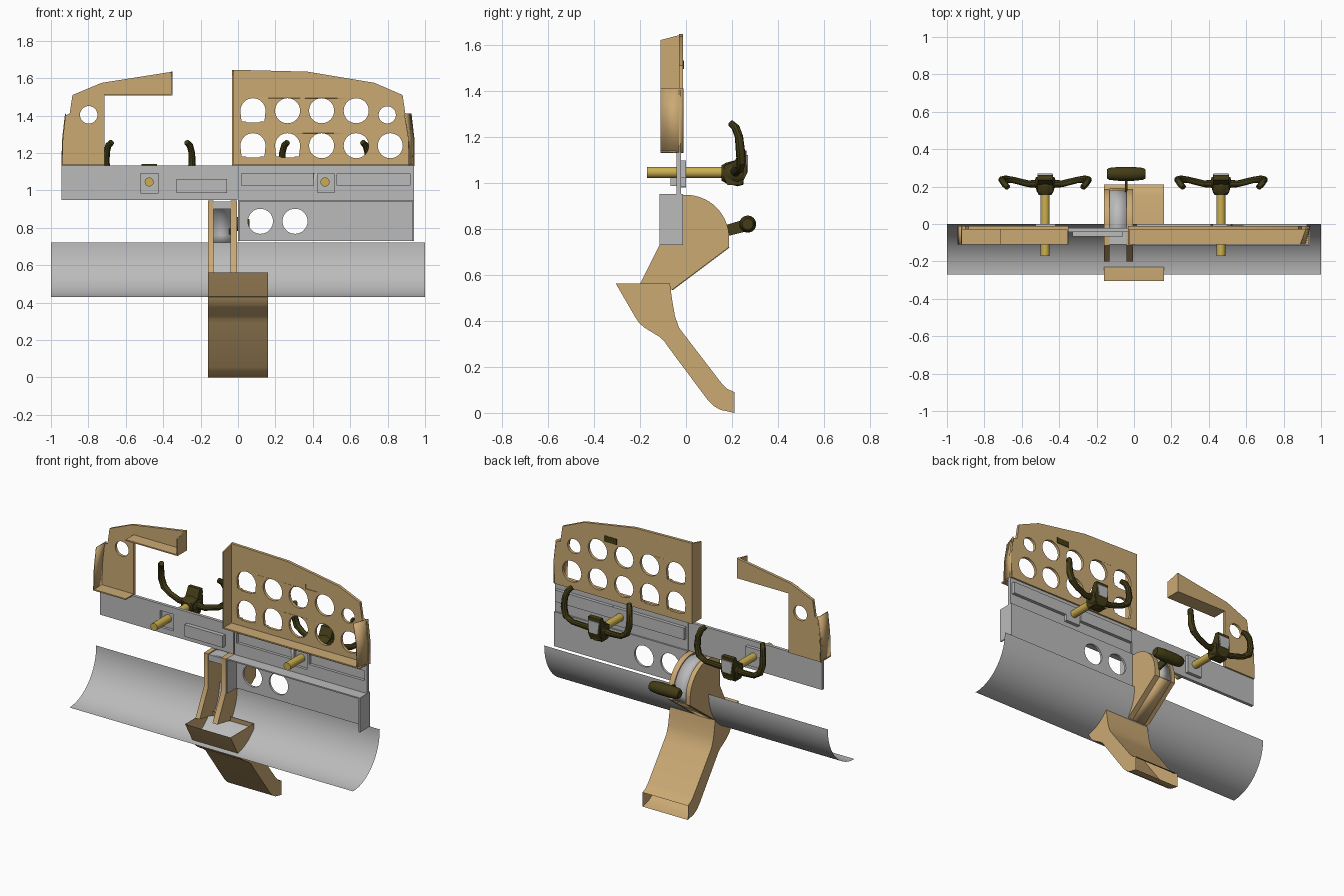
import bpy, bmesh, math
from mathutils import Vector

if "Cube" in bpy.data.objects:
    bpy.data.objects.remove(bpy.data.objects["Cube"])

def material(name, rgb):
    m = bpy.data.materials.new(name)
    m.diffuse_color = (*rgb, 1)
    m.use_nodes = True
    m.node_tree.nodes["Principled BSDF"].inputs["Base Color"].default_value = m.diffuse_color
    return m

TAN = material("tan_panel", (0.60, 0.40, 0.175))
GREY = material("light_grey", (0.50, 0.50, 0.50))
GOLD = material("brass_yellow", (0.60, 0.43, 0.08))
OLIVE = material("dark_olive", (0.055, 0.045, 0.008))

def add(name, me, mat, smooth=True):
    ob = bpy.data.objects.new(name, me)
    bpy.context.collection.objects.link(ob)
    me.materials.clear()
    me.materials.append(mat)
    if smooth:
        for p in me.polygons:
            p.use_smooth = True
        me.set_sharp_from_angle(angle=math.radians(35))
    return ob

def from_faces(name, verts, faces, mat):
    bm = bmesh.new()
    vs = [bm.verts.new(v) for v in verts]
    for f in faces:
        bm.faces.new([vs[i] for i in f])
    bmesh.ops.recalc_face_normals(bm, faces=bm.faces)
    me = bpy.data.meshes.new(name)
    bm.to_mesh(me)
    bm.free()
    return add(name, me, mat)

def place(axis, u, v, d):
    return (d, u, v) if axis == 'x' else (u, d, v)

def prism(name, pts, axis, a, b, mat, skip=()):
    """Polygon extruded along x (pts are y,z) or y (pts are x,z); skip leaves edges open."""
    n = len(pts)
    verts = [place(axis, u, v, a) for u, v in pts] + [place(axis, u, v, b) for u, v in pts]
    faces = [list(range(n)), list(range(n, 2 * n))]
    faces += [(i, (i + 1) % n, n + (i + 1) % n, n + i) for i in range(n) if i not in skip]
    return from_faces(name, verts, faces, mat)

def rect(x0, x1, z0, z1):
    return [(x0, z0), (x1, z0), (x1, z1), (x0, z1)]

def box(name, x0, x1, y0, y1, z0, z1, mat):
    return prism(name, rect(x0, x1, z0, z1), 'y', y0, y1, mat)

def sheet(name, pa, pb, mat, thick=0.0):
    """Ruled surface between two 3D paths."""
    n = len(pa)
    ob = from_faces(name, list(pa) + list(pb),
                    [(i, i + 1, n + i + 1, n + i) for i in range(n - 1)], mat)
    if thick:
        md = ob.modifiers.new("thickness", 'SOLIDIFY')
        md.thickness = thick
        md.offset = 0
    return ob

def curve_mesh(name, cu, mat):
    tmp = bpy.data.objects.new("tmp", cu)
    bpy.context.collection.objects.link(tmp)
    dg = bpy.context.evaluated_depsgraph_get()
    me = bpy.data.meshes.new_from_object(tmp.evaluated_get(dg))
    bpy.data.objects.remove(tmp)
    me.name = name
    return add(name, me, mat)

def panel(name, outline, holes, y0, y1, mat):
    """Flat plate in the xz plane with cut-out holes."""
    cu = bpy.data.curves.new(name, 'CURVE')
    cu.dimensions = '2D'
    cu.fill_mode = 'BOTH'
    cu.extrude = (y1 - y0) / 2
    for loop in [outline] + holes:
        s = cu.splines.new('POLY')
        s.points.add(len(loop) - 1)
        for p, (x, z) in zip(s.points, loop):
            p.co = (x, z, 0, 1)
        s.use_cyclic_u = True
    ob = curve_mesh(name, cu, mat)
    for v in ob.data.vertices:
        x, z, d = v.co
        v.co = (x, (y0 + y1) / 2 - d, z)
    return ob

def circle(cx, cz, r, n=32):
    return [(cx + r * math.cos(2 * math.pi * i / n), cz + r * math.sin(2 * math.pi * i / n)) for i in range(n)]

def dial(cx, cz, r):
    """Round-topped hole with a flat, notched foot."""
    top = [(cx + r * math.cos(math.pi * i / 16), cz + r * math.sin(math.pi * i / 16)) for i in range(17)]
    foot = [(-.95, -.55), (-.9, -.85), (-.6, -.85), (-.5, -.95), (.5, -.95), (.6, -.85), (.9, -.85), (.95, -.55)]
    return top + [(cx + a * r, cz + b * r) for a, b in foot]

def lathe(name, rings, axis, centre, mat, n=24):
    """Round part: rings are (position, radius) along x or y."""
    cx, cy, cz = centre
    verts, faces = [], []
    for d, r in rings:
        for i in range(n):
            c, s = r * math.cos(2 * math.pi * i / n), r * math.sin(2 * math.pi * i / n)
            verts.append((cx + d, cy + c, cz + s) if axis == 'x' else (cx + c, cy + d, cz + s))
    for k in range(len(rings) - 1):
        faces += [(k * n + i, k * n + (i + 1) % n, (k + 1) * n + (i + 1) % n, (k + 1) * n + i) for i in range(n)]
    faces += [list(range(n)), list(range(len(verts) - n, len(verts)))]
    return from_faces(name, verts, faces, mat)

YF, YB = -0.11, -0.012   # front and back of the panel boxes

# Right instrument panel with dial holes
outline = [(-.03, 1.13), (.94, 1.13), (.94, 1.28), (.925, 1.40), (.895, 1.41), (.88, 1.51),
           (.73, 1.575), (.37, 1.635), (-.03, 1.645)]
holes = [circle(.798, 1.404, .046), circle(.814, 1.239, .067), rect(.498, .583, 1.496, 1.528)]
for z in (1.239, 1.426):
    holes += [dial(.08, z, .067), dial(.265, z, .067) if z < 1.3 else circle(.265, z, .067),
              circle(.447, z, .067), circle(.632, z, .067)]
panel("right_instrument_panel", outline, holes, -.03, YB, TAN)
box("warning_light_back", .495, .586, -.018, -.009, 1.493, 1.531, OLIVE)
box("warning_light_face", .498, .583, -.026, -.018, 1.496, 1.528, TAN)
prism("right_panel_inner_wall", [(YF, 1.13), (YB, 1.13), (YB, 1.645), (YF, 1.62)], 'x', -.033, -.025, TAN)
box("right_panel_ledge", -.03, .935, YF, YB, 1.13, 1.138, TAN)
sheet("right_panel_outer_wall", [(.94, YB, 1.13), (.94, YB, 1.28), (.925, YB, 1.41)],
      [(.915, YF, 1.13), (.912, YF, 1.28), (.89, YF, 1.41)], TAN, .006)

# Left instrument panel with its overhanging arm
outline = [(-.945, 1.13), (-.715, 1.13), (-.715, 1.51), (-.35, 1.51), (-.35, 1.635), (-.73, 1.575),
           (-.885, 1.51), (-.90, 1.41), (-.925, 1.40), (-.94, 1.28)]
panel("left_instrument_panel", outline, [circle(-.798, 1.404, .047)], -.03, YB, TAN)
box("left_panel_ledge", -.945, -.715, YF, YB, 1.13, 1.138, TAN)
box("left_arm_ledge", -.715, -.35, YF, YB, 1.508, 1.516, TAN)
prism("left_arm_end", [(YF, 1.51), (YB, 1.51), (YB, 1.635), (YF, 1.615)], 'x', -.358, -.35, TAN)
wall = [(-.942, 1.13), (-.937, 1.28), (-.922, 1.41)]
sheet("left_panel_outer_wall", [(x, YB, z) for x, z in wall], [(x, YF, z) for x, z in wall], TAN, .006)

# Grey middle plates with recessed trays
slots_r = [(.02, .405, 1.027, 1.09), (.53, .92, 1.027, 1.09), (.425, .515, .99, 1.09)]
slots_l = [(-.52, -.425, .985, 1.09)]
panel("right_middle_plate", rect(0.003, .94, .95, 1.132), [rect(*s) for s in slots_r], -.042, -.022, GREY)
panel("left_middle_plate", rect(-.945, -.003, .95, 1.132), [rect(*s) for s in slots_l], -.042, -.022, GREY)
for i, (a, b, c, d) in enumerate(slots_r + slots_l):
    box(f"recess_tray_{i}", a - .006, b + .006, -.024, -.001, c - .006, d + .006, GREY)
box("left_raised_box", -.33, -.06, -.068, -.035, .985, 1.06, GREY)

# Grey lower right panel with two round holes
panel("lower_panel", rect(0, .94, .73, .95), [circle(.12, .835, .067), circle(.305, .835, .067)], -.026, YB, GREY)
box("lower_panel_top_ledge", 0, .94, -.115, YB, .942, .95, GREY)
box("lower_panel_inner_wall", 0, .008, -.115, YB, .73, .95, GREY)
box("lower_panel_outer_wall", .932, .94, -.115, YB, .73, .95, GREY)

# Long curved trough
arc = [(-.27 + .27 * math.cos(math.pi * i / 48), .722 - .292 * math.sin(math.pi * i / 48)) for i in range(25)]
sheet("curved_trough", [(-1, y, z) for y, z in arc], [(1, y, z) for y, z in arc], GREY)

# Lower pedestal: hollow leg, open at top and foot
leg = [(-.305, .562), (-.07, .562), (-.06, .49), (-.048, .42), (-.03, .37), (0, .33), (.155, .128), (.18, .104),
       (.21, .09), (.21, 0), (.15, .013), (.12, .03), (.095, .055), (-.08, .29), (-.095, .312), (-.115, .33),
       (-.18, .37), (-.203, .39), (-.22, .415)]
prism("pedestal_leg", leg, 'x', -.16, .16, TAN, skip=(0, 8))

# Upper pedestal: throttle quadrant with two cheeks and a grey curved cover
def quad_arc(r):
    return [(r * math.sin(math.pi * i / 32), .76 + r * math.cos(math.pi * i / 32)) for i in range(17)]
side = [(-.115, .945)] + quad_arc(.187) + [(.187, .72), (-.06, .535), (-.2, .56), (-.115, .73)]
for n, a, b in (("left", -.16, -.13), ("right", -.04, -.005)):
    prism(f"quadrant_{n}_cheek", side, 'x', a, b, TAN)
strip = [(-.1, .937)] + quad_arc(.177) + [(.177, .72)]
sheet("quadrant_cover", [(-.13, y, z) for y, z in strip], [(-.04, y, z) for y, z in strip], GREY, .006)
sheet("quadrant_underside", [(-.13, .187, .72), (-.13, -.06, .535)], [(-.04, .187, .72), (-.04, -.06, .535)], TAN, .006)
box("quadrant_front_cap", -.13, -.03, -.11, -.03, .9, .94, GREY)

# Lever and its handle
prism("throttle_lever", [(.17, .765), (.27, .79), (.27, .845), (.17, .815)], 'x', -.047, -.035, OLIVE)
lathe("throttle_handle", [(-.103, .024), (-.09, .032), (-.04, .037), (.04, .037), (.09, .032), (.103, .024)],
      'x', (-.042, .268, .82), OLIVE)

# Two control yokes
hub = [(.165, 1.02), (.18, .99), (.24, .99), (.265, 1.04), (.262, 1.14), (.235, 1.142), (.21, 1.09), (.165, 1.075)]
horn = [((.02, .215, 1.05), 1.2), ((.09, .215, 1.045), .9), ((.17, .235, 1.06), .85), ((.215, .24, 1.09), 1),
        ((.23, .236, 1.14), 1), ((.228, .23, 1.2), .9), ((.218, .215, 1.24), .9), ((.2, .195, 1.258), .75)]
for n, cx in (("left", -.475), ("right", .465)):
    lathe(f"{n}_yoke_column", [(-.17, .024), (.17, .024)], 'y', (cx, 0, 1.045), GOLD)
    lathe(f"{n}_yoke_boss", [(.155, .034), (.175, .045), (.225, .058), (.25, .05)], 'y', (cx, 0, 1.042), OLIVE)
    prism(f"{n}_yoke_hub", hub, 'x', cx - .042, cx + .042, OLIVE)
    prism(f"{n}_yoke_badge_plate", [(cx - .03, 1.045), (cx + .03, 1.045), (cx + .04, 1.12), (cx - .04, 1.12)],
          'y', .262, .269, GREY)
    for s in (-1, 1):
        cu = bpy.data.curves.new("horn", 'CURVE')
        cu.dimensions = '3D'
        cu.bevel_depth = .02
        cu.bevel_resolution = 3
        cu.use_fill_caps = True
        sp = cu.splines.new('POLY')
        sp.points.add(len(horn) - 1)
        for p, (c, r) in zip(sp.points, horn):
            p.co = (cx + s * c[0], c[1], c[2], 1)
            p.radius = r
        curve_mesh(f"{n}_yoke_horn_{'a' if s < 0 else 'b'}", cu, OLIVE)
